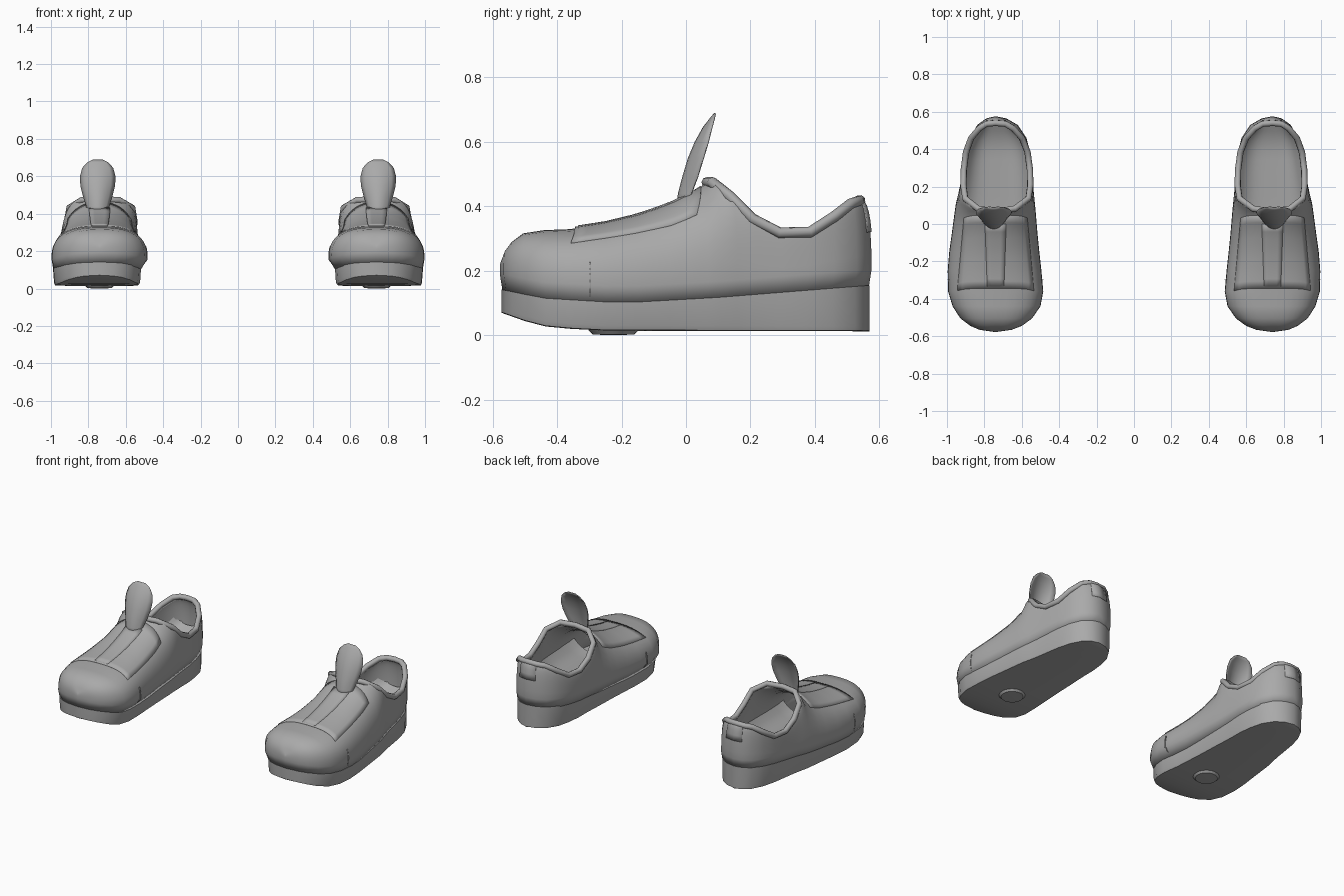
import bpy, bmesh, math
from mathutils import Vector

if "Cube" in bpy.data.objects:
    bpy.data.objects.remove(bpy.data.objects["Cube"])

CX = 0.74      # centre line of one shoe; the other is mirrored
N = 10         # points up each side of the upper

grey = bpy.data.materials.new("warm_grey")
grey.diffuse_color = (0.4, 0.4, 0.4, 1)
grey.use_nodes = True
grey.node_tree.nodes["Principled BSDF"].inputs["Base Color"].default_value = grey.diffuse_color

# stations: base y, outer half width, inner half width, top x, top y, top z
ROWS = [
    (-.578, 0, 0, 0, -.575, .225), (-.566, .085, .085, 0, -.560, .262),
    (-.545, .135, .14, 0, -.540, .290), (-.505, .188, .195, 0, -.505, .316),
    (-.44, .23, .24, 0, -.44, .326), (-.36, .254, .255, 0, -.36, .329),
    (-.25, .256, .245, 0, -.25, .346), (-.15, .248, .234, 0, -.15, .370),
    (-.05, .234, .224, 0, -.05, .405), (.01, .226, .219, 0, .01, .436),
    (.07, .218, .214, 0, .065, .474),
    (.11, .212, .21, .095, .082, .474), (.16, .20, .205, .162, .135, .432),
    (.22, .187, .20, .172, .205, .362), (.30, .174, .196, .170, .29, .318),
    (.38, .16, .186, .158, .385, .320), (.46, .137, .165, .13, .46, .368),
    (.53, .098, .118, .086, .512, .408), (.563, .052, .06, .048, .536, .416),
    (.576, 0, 0, 0, .540, .418)]


def interp(table, v):
    for a, b in zip(table, table[1:]):
        if v <= b[0]:
            t = max(0, (v - a[0]) / (b[0] - a[0]))
            return [p + (q - p) * t for p, q in zip(a, b)]
    return list(table[-1])


def sole_top(y):
    return interp([(-.58, .142), (-.45, .115), (-.2, .10), (.1, .117), (.58, .155)], y)[1]


def sole_bottom(y):
    return interp([(-.58, .072), (-.5, .044), (-.44, .029), (-.3, .016), (.58, .014)], y)[1]


def roundness(y):
    return interp([(-.35, .75), (-.05, .87), (.1, .85), (.58, .85)], y)[1]


def inner_waist(y):
    """The sole is pulled in along the inner side of the forefoot."""
    return interp([(-.58, .95), (-.45, .91), (-.3, .9), (0, .94), (.3, 1)], y)[1]


def column(row, sgn, a):
    """Point on the upper: a = 0 at the widest line, pi/2 at the top edge."""
    yb, out, inn, xt, yt, zt = row
    w, xt = (out, xt) if sgn > 0 else (inn, xt * 1.08)
    e = roundness(yb)
    c, s = max(0, math.cos(a)) ** e, math.sin(a) ** e
    z0 = sole_top(yb) + .05
    return Vector((CX + sgn * (xt + (w - xt) * c), yt + (yb - yt) * c, z0 + (zt - z0) * s))


def vamp(x, y, lift=0):
    """Point on the upper in front of the opening, by plan position."""
    row = interp(ROWS, y)
    e = roundness(y)
    c = min(1, abs(x) / (row[1] if x > 0 else row[2]))
    z0 = sole_top(y) + .05
    return Vector((CX + x, y, z0 + (row[5] - z0) * (1 - c ** (2 / e)) ** (e / 2) + lift))


def finish(ob, thick=0):
    ob.data.materials.append(grey)
    if thick:
        m = ob.modifiers.new("thickness", 'SOLIDIFY')
        m.thickness, m.offset = thick, -1
    m = ob.modifiers.new("pair", 'MIRROR')
    m.use_axis = (True, False, False)
    m.use_mirror_merge = False


def grid_object(name, grids, thick=0, angle=40):
    """Join grids of points into one outward-facing mesh."""
    bm = bmesh.new()
    for g in grids:
        vs = [[bm.verts.new(p) for p in r] for r in g]
        for r, q in zip(vs, vs[1:]):
            for i in range(len(r) - 1):
                bm.faces.new((r[i], r[i + 1], q[i + 1], q[i]))
    bmesh.ops.remove_doubles(bm, verts=bm.verts, dist=1e-4)
    bmesh.ops.dissolve_degenerate(bm, edges=bm.edges, dist=1e-5)
    bmesh.ops.recalc_face_normals(bm, faces=bm.faces)
    mid = Vector((CX, 0, .12))
    if sum(f.normal.dot(f.calc_center_median() - mid) * f.calc_area() for f in bm.faces) < 0:
        bmesh.ops.reverse_faces(bm, faces=bm.faces)
    me = bpy.data.meshes.new(name)
    bm.to_mesh(me)
    bm.free()
    ob = bpy.data.objects.new(name, me)
    bpy.context.collection.objects.link(ob)
    bpy.context.view_layer.objects.active = ob
    ob.select_set(True)
    bpy.ops.object.shade_smooth_by_angle(angle=math.radians(angle))
    ob.select_set(False)
    finish(ob, thick)
    return ob


def span(a, b, n):
    return [a + (b - a) * i / n for i in range(n + 1)]


# upper: both sides lofted from toe to heel, open at the ankle
halves = []
for sgn in (1, -1):
    half = []
    for row in ROWS:
        w = row[1] if sgn > 0 else row[2] * inner_waist(row[0])
        foot = Vector((CX + sgn * w * .965, row[0] * .985, sole_top(row[0]) - .006))
        half.append([foot] + [column(row, sgn, a) for a in span(0, math.pi / 2, N)])
    halves.append(half)
grid_object("upper", halves, .018, 60)

# sole: closed section swept along the same outline, chamfered at the bottom
sole = []
for y, out, inn, *_ in ROWS:
    t, b = sole_top(y), sole_bottom(y)
    prof = [(.972, t), (.95, b + .014), (.925, b), (.45, b - .002)]
    n = inner_waist(y)
    sec = [(out * k, z) for k, z in prof] + [(-inn * n * (k - .01), z) for k, z in reversed(prof)]
    sec.append(sec[0])
    sole.append([Vector((CX + x, y * .99, z)) for x, z in sec])
grid_object("sole", [sole], 0, 35)

# cupped insole seen through the opening
insole = []
for y in span(-.25, .545, 16):
    r = interp(ROWS, y)
    lift = .04 + .05 * max(0, (y - .38) / .165) ** 2
    insole.append([Vector((CX + k * .93 * (r[1] if k > 0 else r[2]), y,
                           sole_top(y) + lift + .07 * k ** 4)) for k in span(-1, 1, 12)])
grid_object("insole", [insole], 0, 60)

# padded collar around the opening
rim = [column(r, 1, math.pi / 2) for r in ROWS[10:]]
rim += [column(r, -1, math.pi / 2) for r in reversed(ROWS[11:-1])]
cu = bpy.data.curves.new("collar", 'CURVE')
cu.dimensions = '3D'
cu.bevel_depth, cu.bevel_resolution = .017, 2
sp = cu.splines.new('POLY')
sp.points.add(len(rim) - 1)
for p, co in zip(sp.points, rim):
    p.co = (*co, 1)
sp.use_cyclic_u = True
collar = bpy.data.objects.new("collar", cu)
bpy.context.collection.objects.link(collar)
finish(collar)

# low instep panel and the narrower strip along its middle
grid_object("instep_panel", [[[vamp(k * (.205 - .035 * i / 10), y - .012 * abs(k) ** 6, .005)
                               for k in span(-1, 1, 16)]
                              for i, y in enumerate(span(-.345, .045, 10))]], .01)
grid_object("centre_strip", [[[vamp(k * (.045 + .012 * i / 8), y, .008) for k in span(-1, 1, 4)]
                              for i, y in enumerate(span(-.335, .0, 8))]], .01)

# toe cap seam ridges on both sides
seams = []
for sgn in (1, -1):
    g = []
    for y in (-.300, -.296):
        row = interp(ROWS, y)
        w = row[1] if sgn > 0 else row[2] * inner_waist(y)
        pts = [Vector((CX + sgn * w * .968, y, sole_top(y) + .012))]
        pts += [column(row, sgn, a) for a in span(0, .3, 4)]
        g.append([p + Vector((sgn * .002, 0, 0)) for p in pts])
    seams.append(g)
grid_object("toe_cap_seam", seams, .006)

# tongue: upright cupped flap -> height, half width, middle y, edge y
FLAP = [(.40, .058, -.03, .0), (.44, .062, -.025, .015), (.49, .078, -.012, .034),
        (.55, .093, .006, .052), (.60, .095, .027, .067), (.645, .083, .052, .078),
        (.675, .056, .075, .086), (.69, .026, .088, .089)]
grid_object("tongue", [[[Vector((CX + .01 + w * k, y + (e - y) * k * k, z))
                         for k in span(-1, 1, 8)] for z, w, y, e in FLAP]], .005, 50)

# heel tab: small plate wrapping the back seam
tab = []
for sgn, rows in ((-1, ROWS[-2:]), (1, ROWS[:-3:-1])):
    for r in rows:
        tab.append([column(r, sgn, a) + Vector((0, .004, .002)) for a in span(.5, math.pi / 2, 5)])
grid_object("heel_tab", [tab], .008)

# plain oval grip pad under the ball of the foot
pad = []
for r, z in ((0, 0), (.065, .002), (.078, .016)):
    pad.append([Vector((CX + r * math.cos(a), -.225 + r * math.sin(a), z))
                for a in span(0, 2 * math.pi, 24)])
grid_object("grip_pad", [pad])
